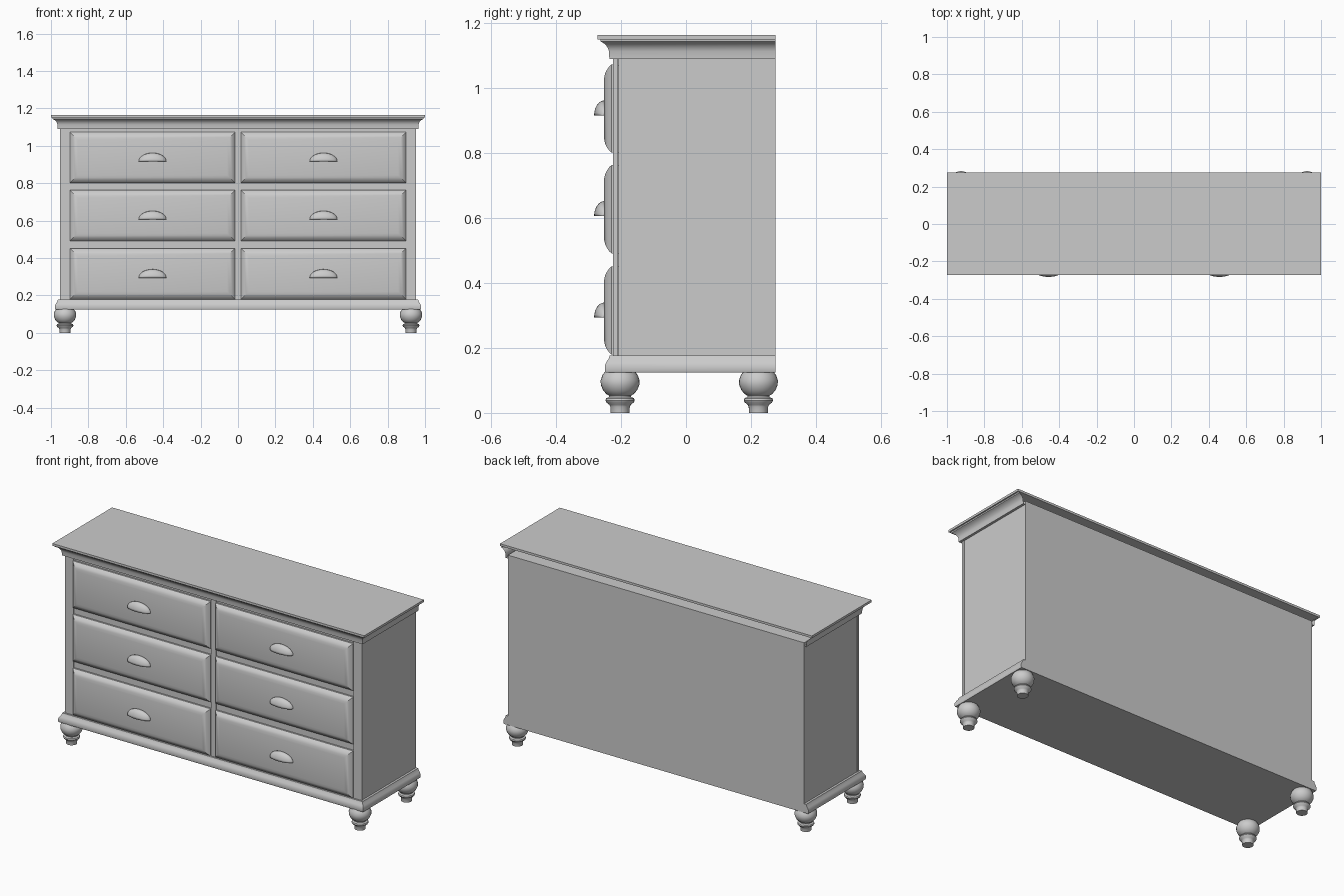
import bpy, bmesh, math
from mathutils import Matrix, Vector

if "Cube" in bpy.data.objects:
    bpy.data.objects.remove(bpy.data.objects["Cube"])

BODY_X, FRONT, BACK = 0.95, -0.222, 0.275


def finish(name, bm, smooth=False):
    bmesh.ops.recalc_face_normals(bm, faces=bm.faces)
    mesh = bpy.data.meshes.new(name)
    bm.to_mesh(mesh)
    bm.free()
    obj = bpy.data.objects.new(name, mesh)
    bpy.context.collection.objects.link(obj)
    if smooth:
        bpy.ops.object.select_all(action='DESELECT')
        obj.select_set(True)
        bpy.context.view_layer.objects.active = obj
        bpy.ops.object.shade_smooth_by_angle(angle=math.radians(35))
    return obj


def box(name, x, y, z):
    """Box from (min, max) pairs on each axis."""
    bm = bmesh.new()
    bmesh.ops.create_cube(bm, size=1)
    for v in bm.verts:
        v.co = [lo + (c + 0.5) * (hi - lo) for c, (lo, hi) in zip(v.co, (x, y, z))]
    return finish(name, bm)


def loft(name, rings, open_side=None, caps=True):
    """Skin between four-cornered rings, optionally leaving one side open."""
    bm = bmesh.new()
    loops = [[bm.verts.new(p) for p in ring] for ring in rings]
    for a, b in zip(loops, loops[1:]):
        for i in range(4):
            if i != open_side:
                j = (i + 1) % 4
                bm.faces.new((a[i], a[j], b[j], b[i]))
    if caps:
        bm.faces.new(loops[0])
        bm.faces.new(loops[-1])
    return finish(name, bm, smooth=True)


def moulding(name, profile, **options):
    """Moulding round the front and both sides; profile is (overhang, z)."""
    rings = []
    for out, z in profile:
        x, y = BODY_X + out, FRONT - out
        rings.append([(-x, y, z), (x, y, z), (x, BACK, z), (-x, BACK, z)])
    return loft(name, rings, **options)


def drawer(name, cx, cz):
    """Drawer front with pillowed edges; profile is (inset, y)."""
    rings = []
    for inset, y in [(0, -0.21), (0, -0.229), (0.006, -0.236), (0.016, -0.243),
                     (0.028, -0.249), (0.042, -0.252)]:
        w, h = 0.441 - inset, 0.136 - inset
        rings.append([(cx + sx * w, y, cz + sz * h)
                      for sx, sz in ((-1, -1), (1, -1), (1, 1), (-1, 1))])
    return loft(name, rings)


def cup_pull(name, cx, z):
    """Quarter-dome pull, open underneath."""
    bm = bmesh.new()
    bmesh.ops.create_uvsphere(bm, u_segments=24, v_segments=16, radius=1)
    bmesh.ops.rotate(bm, verts=bm.verts, matrix=Matrix.Rotation(math.pi / 2, 3, 'Y'))
    for normal in (Vector((0, 1, 0)), Vector((0, 0, -1))):
        bmesh.ops.bisect_plane(bm, geom=bm.verts[:] + bm.edges[:] + bm.faces[:],
                               dist=1e-4, plane_co=(0, 0, 0), plane_no=normal,
                               clear_outer=True)
    bmesh.ops.scale(bm, vec=(0.074, 0.032, 0.046), verts=bm.verts)
    bmesh.ops.translate(bm, vec=(cx, -0.251, z), verts=bm.verts)
    obj = finish(name, bm, smooth=True)
    shell = obj.modifiers.new("Thickness", 'SOLIDIFY')
    shell.thickness = 0.004
    return obj


def foot(name, x, y):
    """Turned bun foot; profile is (radius, z)."""
    profile = [(0, 0.128), (0.046, 0.128), (0.055, 0.115), (0.06, 0.1), (0.059, 0.085),
               (0.052, 0.069), (0.042, 0.058), (0.034, 0.053), (0.034, 0.049),
               (0.043, 0.045), (0.045, 0.038), (0.042, 0.032), (0.033, 0.025),
               (0.03, 0.019), (0.029, 0), (0, 0)]
    bm = bmesh.new()
    verts = [bm.verts.new((r, 0, z)) for r, z in profile]
    edges = [bm.edges.new(pair) for pair in zip(verts, verts[1:])]
    bmesh.ops.spin(bm, geom=verts + edges, cent=(0, 0, 0), axis=(0, 0, 1),
                   angle=math.tau, steps=24)
    bmesh.ops.remove_doubles(bm, verts=bm.verts, dist=1e-4)
    bmesh.ops.translate(bm, vec=(x, y, 0), verts=bm.verts)
    return finish(name, bm, smooth=True)


# Carcass, top board and mouldings
box("carcass", (-BODY_X, BODY_X), (-0.208, BACK), (0.127, 1.11))
box("top_board", (-1, 1), (-0.272, BACK), (1.15, 1.163))
moulding("crown_moulding",
         [(0, 1.09), (0.014, 1.09), (0.015, 1.113), (0.018, 1.122), (0.024, 1.132),
          (0.033, 1.139), (0.041, 1.143), (0.042, 1.15)],
         open_side=2, caps=False)
moulding("base_moulding",
         [(0.026, 0.125), (0.028, 0.13), (0.028, 0.146), (0.023, 0.157),
          (0.016, 0.167), (0.013, 0.177)])

# Face frame
FRAME_Z = (0.177, 1.09)
box("centre_stile", (-0.016, 0.016), (-0.225, -0.2), FRAME_Z)
for side, s in (("left", 1), ("right", -1)):
    box(side + "_stile", sorted((s * 0.899, s * 0.952)), (-0.225, -0.209), FRAME_Z)
for i, z in enumerate([(0.45, 0.492), (0.762, 0.802), (1.07, 1.09)]):
    box(f"rail_{i + 1}", (-0.9, 0.9), (-0.219, -0.2), z)

# Drawers with pulls, and feet, on both sides
for side, s in (("left", 1), ("right", -1)):
    for row, z in (("bottom", 0.315), ("middle", 0.627), ("top", 0.937)):
        drawer(f"{row}_{side}_drawer", s * 0.457, z)
        cup_pull(f"{row}_{side}_pull", s * 0.457, z - 0.021)
    foot(f"front_{side}_foot", s * 0.925, -0.203)
    foot(f"back_{side}_foot", s * 0.925, 0.223)
